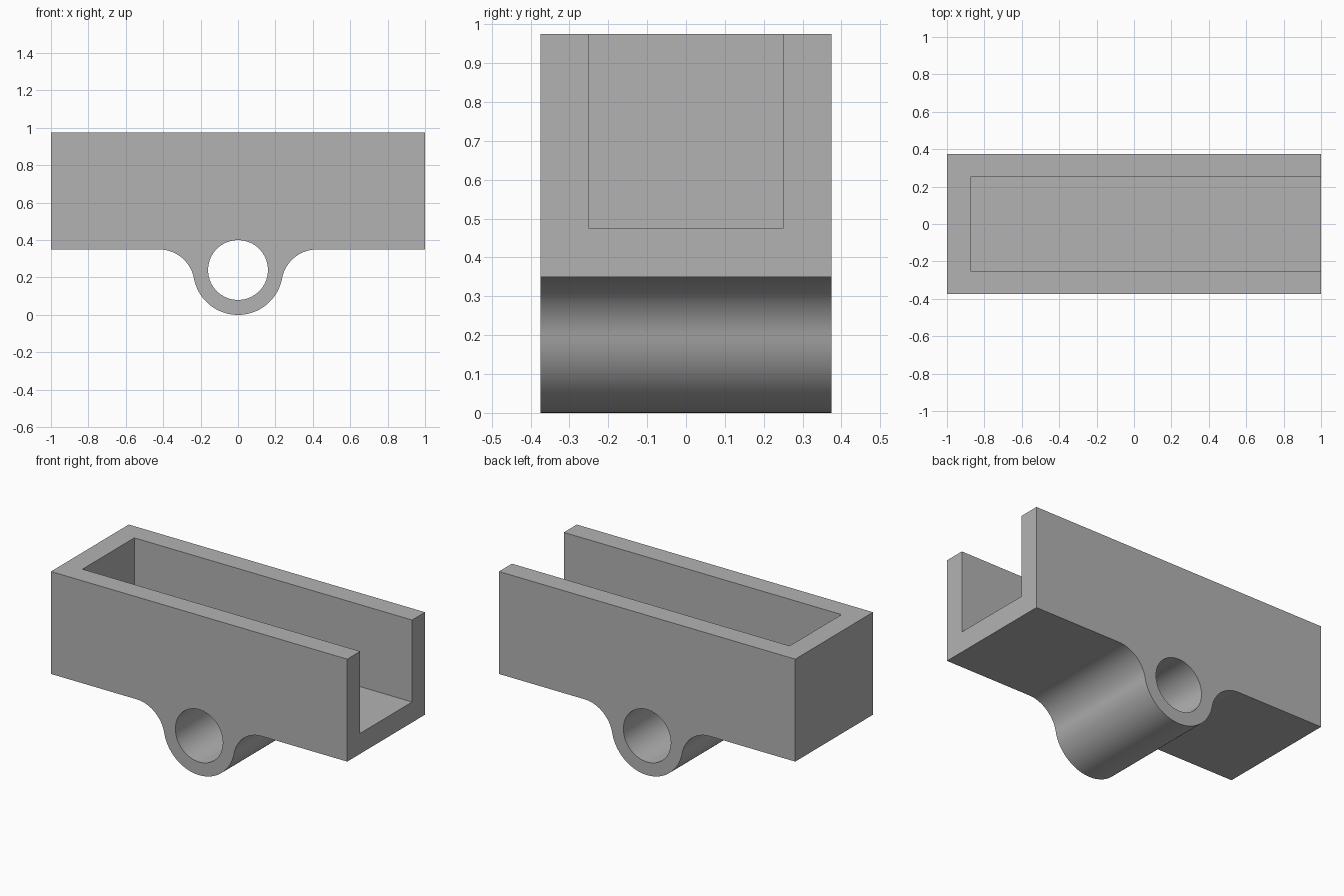
import bpy
import bmesh
from math import sqrt, atan2, pi, cos, sin, radians

cube = bpy.data.objects.get("Cube")
if cube:
    bpy.data.objects.remove(cube)

HALF_LENGTH, HALF_WIDTH = 1.0, 0.375
BASE, FLOOR, TOP = 0.35, 0.475, 0.975
WALL = 0.125
BOSS_R, HOLE_R, FILLET_R = 0.24, 0.16, 0.19

grey = bpy.data.materials.new("plain grey")
grey.use_nodes = True
grey.diffuse_color = (0.45, 0.45, 0.45, 1)
grey.node_tree.nodes["Principled BSDF"].inputs["Base Color"].default_value = grey.diffuse_color


def arc(cx, cz, r, start, end, steps):
    angles = [start + (end - start) * i / steps for i in range(steps + 1)]
    return [(cx + r * cos(a), cz + r * sin(a)) for a in angles]


def prism(name, outline, half_depth):
    """Extrude an x-z outline along y."""
    bm = bmesh.new()
    face = bm.faces.new([bm.verts.new((x, -half_depth, z)) for x, z in outline])
    extruded = bmesh.ops.extrude_face_region(bm, geom=[face])["geom"]
    moved = [v for v in extruded if isinstance(v, bmesh.types.BMVert)]
    bmesh.ops.translate(bm, verts=moved, vec=(0, 2 * half_depth, 0))
    bmesh.ops.recalc_face_normals(bm, faces=bm.faces)
    mesh = bpy.data.meshes.new(name)
    bm.to_mesh(mesh)
    bm.free()
    mesh.materials.append(grey)
    obj = bpy.data.objects.new(name, mesh)
    bpy.context.collection.objects.link(obj)
    return obj


def cut(target, cutter):
    mod = target.modifiers.new("cut", "BOOLEAN")
    mod.operation, mod.solver, mod.object = "DIFFERENCE", "EXACT", cutter
    bpy.context.view_layer.objects.active = target
    bpy.ops.object.modifier_apply(modifier=mod.name)
    bpy.data.objects.remove(cutter)


# Body outline: straight block with a round boss blended in by tangent fillets
fillet_z = BASE - FILLET_R
fillet_x = sqrt((BOSS_R + FILLET_R) ** 2 - (fillet_z - BOSS_R) ** 2)
tilt = atan2(BOSS_R - fillet_z, fillet_x)
left_fillet = arc(-fillet_x, fillet_z, FILLET_R, pi / 2, tilt, 20)
boss = arc(0, BOSS_R, BOSS_R, pi + tilt, 2 * pi - tilt, 48)
right_fillet = [(-x, z) for x, z in reversed(left_fillet)]
outline = [(-HALF_LENGTH, TOP), (-HALF_LENGTH, BASE)]
outline += left_fillet + boss[1:-1] + right_fillet
outline += [(HALF_LENGTH, BASE), (HALF_LENGTH, TOP)]
body = prism("channel_body", outline, HALF_WIDTH)

# Pocket, open at the top and at the left end
inner_x, past_x, past_z = WALL - HALF_LENGTH, HALF_LENGTH + WALL, TOP + WALL
pocket = [(inner_x, FLOOR), (past_x, FLOOR), (past_x, past_z), (inner_x, past_z)]
cut(body, prism("pocket_cutter", pocket, HALF_WIDTH - WALL))

# Pivot hole through the boss
hole = arc(0, BOSS_R, HOLE_R, 0, 2 * pi, 64)[:-1]
cut(body, prism("hole_cutter", hole, HALF_WIDTH + WALL))

# Smooth the curved surfaces, keep the edges sharp
bpy.ops.object.select_all(action="DESELECT")
body.select_set(True)
bpy.context.view_layer.objects.active = body
bpy.ops.object.shade_smooth_by_angle(angle=radians(30))
